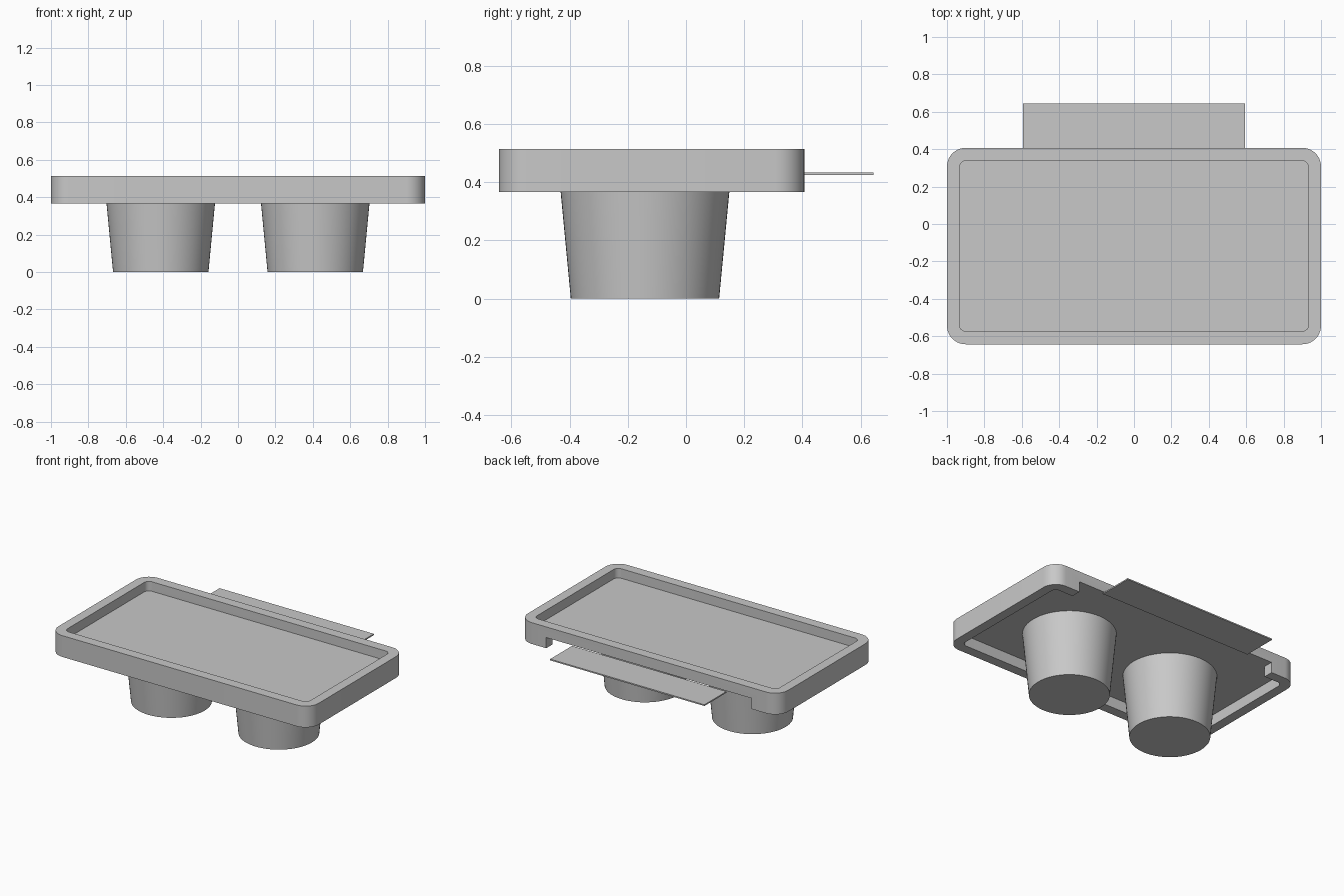
import bpy, bmesh
from math import cos, sin, pi, radians

cube = bpy.data.objects.get("Cube")
if cube:
    bpy.data.objects.remove(cube, do_unlink=True)

grey = bpy.data.materials.new("plain grey")
grey.use_nodes = True
colour = (0.58, 0.58, 0.58, 1)
grey.diffuse_color = colour
grey.node_tree.nodes["Principled BSDF"].inputs["Base Color"].default_value = colour

CY = -0.118  # tray centre in y
BOTTOM, TOP, PANEL = 0.366, 0.514, 0.44


def outline(hx, hy, r, steps=10):
    """Rounded rectangle around the tray centre."""
    pts = []
    for k, (sx, sy) in enumerate([(1, 1), (-1, 1), (-1, -1), (1, -1)]):
        for i in range(steps + 1):
            a = pi / 2 * (k + i / steps)
            pts.append((sx * (hx - r) + r * cos(a), CY + sy * (hy - r) + r * sin(a)))
    return pts


def add_object(name, bm):
    bmesh.ops.recalc_face_normals(bm, faces=bm.faces)
    mesh = bpy.data.meshes.new(name)
    bm.to_mesh(mesh)
    bm.free()
    mesh.materials.append(grey)
    ob = bpy.data.objects.new(name, mesh)
    bpy.context.collection.objects.link(ob)
    return ob


def smooth(ob):
    bpy.ops.object.select_all(action='DESELECT')
    ob.select_set(True)
    bpy.context.view_layer.objects.active = ob
    bpy.ops.object.shade_smooth_by_angle(angle=radians(30))


def box(name, lo, hi):
    bm = bmesh.new()
    bmesh.ops.create_cube(bm, size=1)
    for v in bm.verts:
        v.co = [l + (c + 0.5) * (h - l) for c, l, h in zip(v.co, lo, hi)]
    return add_object(name, bm)


# Raised rim: four loops joined into a closed ring
bm = bmesh.new()
outer, inner = outline(1, 0.525, 0.1), outline(0.933, 0.456, 0.035)
loops = [[bm.verts.new((x, y, z)) for x, y in pts]
         for pts, z in [(outer, BOTTOM), (outer, TOP), (inner, TOP), (inner, BOTTOM)]]
for a, b in zip(loops, loops[1:] + loops[:1]):
    for i in range(len(a)):
        j = (i + 1) % len(a)
        bm.faces.new((a[i], a[j], b[j], b[i]))
rim = add_object("tray_rim", bm)

# Slot through the lower half of the back rim
cutter = box("slot_cutter", (-0.79, 0.25, 0.2), (0.79, 0.6, PANEL))
cutter.hide_render = True
cutter.hide_viewport = True
cut = rim.modifiers.new("slot", 'BOOLEAN')
cut.operation = 'DIFFERENCE'
cut.solver = 'EXACT'
cut.object = cutter
bpy.context.view_layer.objects.active = rim
bpy.ops.object.modifier_apply(modifier=cut.name)
bpy.data.objects.remove(cutter, do_unlink=True)
smooth(rim)

# Thin floor panel inside the rim
bm = bmesh.new()
face = bm.faces.new([bm.verts.new((x, y, PANEL)) for x, y in outline(0.936, 0.459, 0.035)])
ext = bmesh.ops.extrude_face_region(bm, geom=[face])["geom"]
top = [g for g in ext if isinstance(g, bmesh.types.BMVert)]
bmesh.ops.translate(bm, verts=top, vec=(0, 0, 0.008))
add_object("tray_floor", bm)

# Flat tab sticking out at the back
box("back_tab", (-0.593, 0.404, 0.425), (0.593, 0.645, 0.434))

# Tapered round feet below the tray
for name, side in [("left_foot", 1), ("right_foot", -1)]:
    bm = bmesh.new()
    bmesh.ops.create_cone(bm, cap_ends=True, segments=64,
                          radius1=0.255, radius2=0.297, depth=PANEL)
    bmesh.ops.translate(bm, verts=bm.verts, vec=(side * 0.413, -0.141, PANEL / 2))
    smooth(add_object(name, bm))
